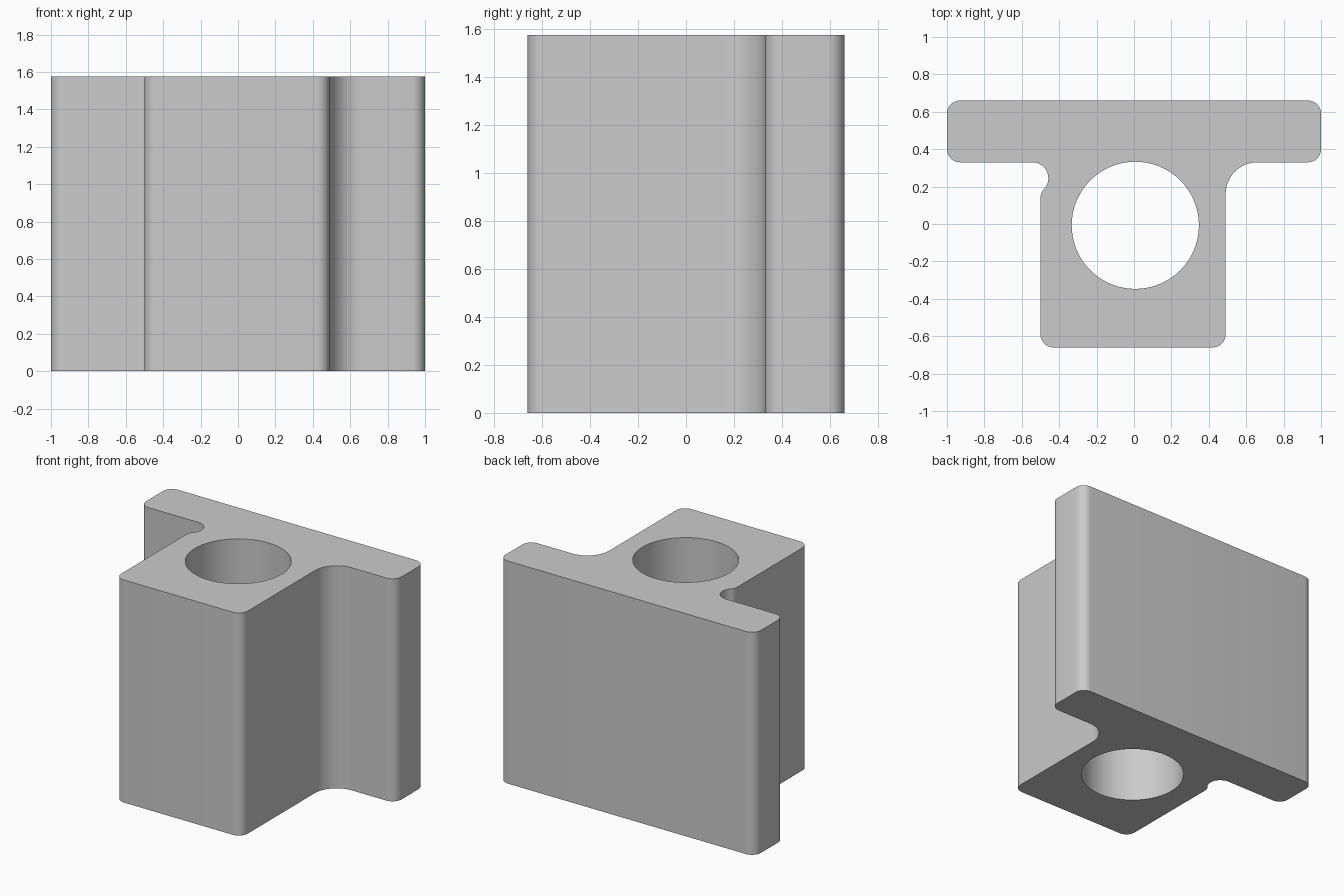
import bpy, bmesh
from math import cos, sin, radians, tau

if "Cube" in bpy.data.objects:
    bpy.data.objects.remove(bpy.data.objects["Cube"])

HEIGHT = 1.575


def arc(cx, cy, r, start, end, steps=10):
    """Points along an arc, angles in degrees."""
    return [(cx + r * cos(radians(start + (end - start) * i / steps)),
             cy + r * sin(radians(start + (end - start) * i / steps)))
            for i in range(steps + 1)]


# T-shaped outline, anticlockwise from the stem's front left corner
R = 0.07
outline = (
    arc(-0.5 + R, -0.66 + R, R, 180, 270)
    + arc(0.49 - R, -0.66 + R, R, 270, 360)
    + arc(0.66, 0.16, 0.17, 180, 90, 16)            # broad inner fillet
    + arc(1 - R, 0.33 + R, R, 270, 360)
    + arc(1 - R, 0.66 - R, R, 0, 90)
    + arc(-1 + R, 0.66 - R, R, 90, 180)
    + arc(-1 + R, 0.33 + R, R, 180, 270)
    + arc(-0.543, 0.245, 0.085, 90, -43, 16)        # undercut notch
    + arc(-0.43, 0.14, R, 137, 180, 6)[1:]
)

# Round bore
bore = [(0.007 + 0.34 * cos(tau * i / 64), -0.007 + 0.34 * sin(tau * i / 64))
        for i in range(64)]

# Fill the section and extrude it upwards
bm = bmesh.new()
edges = []
for loop in (outline, bore):
    verts = [bm.verts.new((x, y, 0)) for x, y in loop]
    edges += [bm.edges.new((v, verts[i - 1])) for i, v in enumerate(verts)]
bmesh.ops.triangle_fill(bm, edges=edges, use_beauty=True, normal=(0, 0, 1))
result = bmesh.ops.extrude_face_region(bm, geom=bm.faces[:], use_keep_orig=True)
top = [g for g in result["geom"] if isinstance(g, bmesh.types.BMVert)]
bmesh.ops.translate(bm, verts=top, vec=(0, 0, HEIGHT))
bmesh.ops.recalc_face_normals(bm, faces=bm.faces[:])

mesh = bpy.data.meshes.new("bored_t_block")
bm.to_mesh(mesh)
bm.free()
block = bpy.data.objects.new("bored_t_block", mesh)
bpy.context.collection.objects.link(block)
bpy.context.view_layer.objects.active = block
block.select_set(True)
bpy.ops.object.shade_smooth_by_angle(angle=radians(30))
